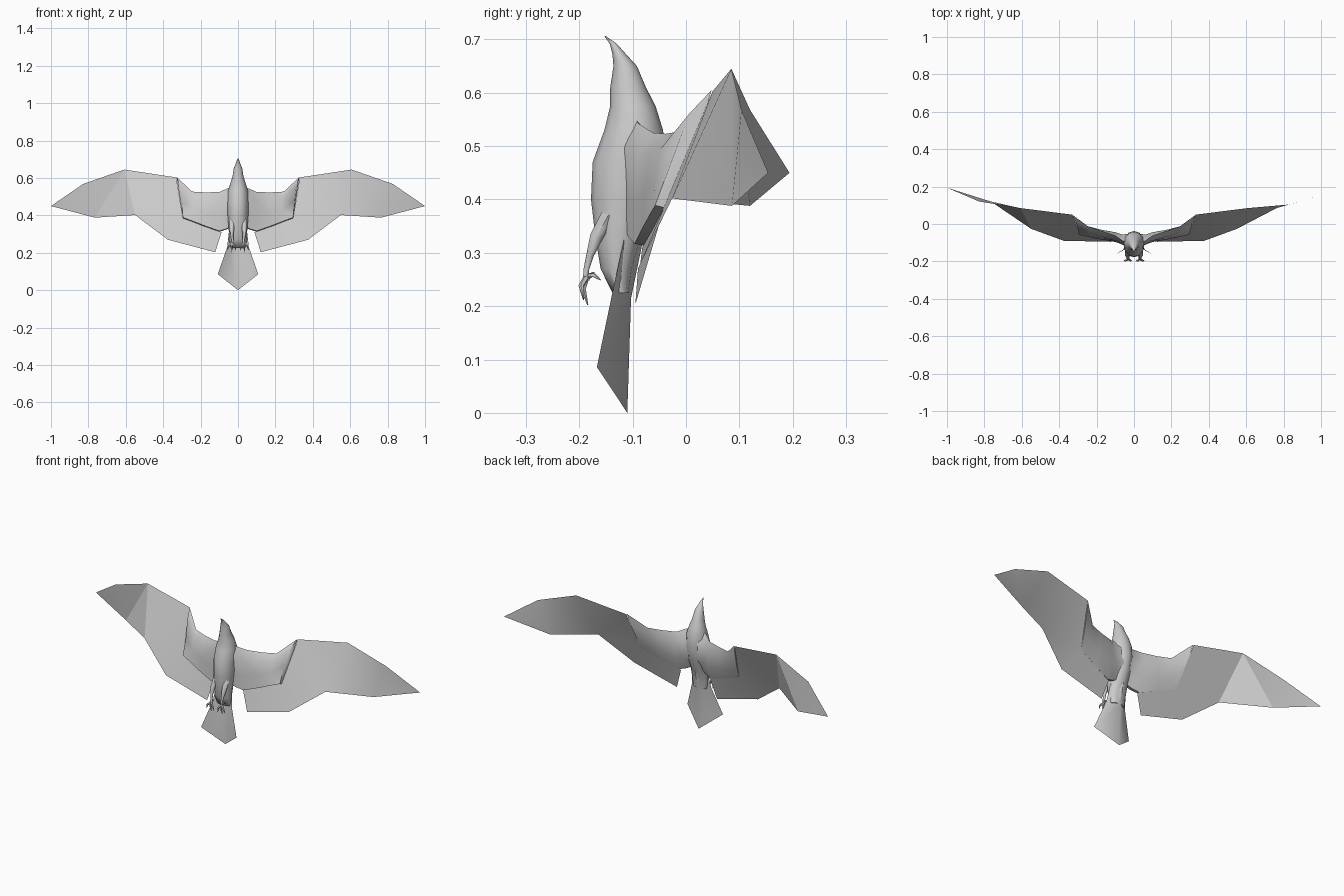
import bpy, bmesh, math
from mathutils import Vector


def make(name, verts, faces, angle=40):
    mesh = bpy.data.meshes.new(name)
    mesh.from_pydata([tuple(v) for v in verts], [], faces)
    bm = bmesh.new()
    bm.from_mesh(mesh)
    bmesh.ops.recalc_face_normals(bm, faces=bm.faces)
    bm.to_mesh(mesh)
    bm.free()
    ob = bpy.data.objects.new(name, mesh)
    bpy.context.collection.objects.link(ob)
    bpy.ops.object.select_all(action='DESELECT')
    ob.select_set(True)
    bpy.context.view_layer.objects.active = ob
    bpy.ops.object.shade_smooth_by_angle(angle=math.radians(angle))
    return ob


def loft(name, rings, angle=40):
    n = len(rings[0])
    verts = [p for r in rings for p in r]
    faces = [(i*n + j, i*n + (j+1) % n, (i+1)*n + (j+1) % n, (i+1)*n + j)
             for i in range(len(rings)-1) for j in range(n)]
    faces += [tuple(range(n)), tuple(range(len(verts)-n, len(verts)))]
    return make(name, verts, faces, angle)


def tube(name, path, radii, n=6):
    pts = [Vector(p) for p in path]
    rings = []
    for i, (p, r) in enumerate(zip(pts, radii)):
        d = (pts[min(i+1, len(pts)-1)] - pts[max(i-1, 0)]).normalized()
        u = d.cross(Vector((0, 1, 0.3))).normalized()
        v = d.cross(u)
        rings.append([p + r*(u*math.cos(a) + v*math.sin(a))
                      for a in (2*math.pi*k/n for k in range(n))])
    return loft(name, rings, 60)


# body with head and beak: z, front y, back y, half width
profile = [(0.706, -0.153, -0.150, 0.001), (0.692, -0.143, -0.130, 0.007),
           (0.673, -0.138, -0.113, 0.014), (0.650, -0.136, -0.092, 0.023),
           (0.610, -0.142, -0.075, 0.029), (0.575, -0.142, -0.057, 0.040),
           (0.530, -0.153, -0.043, 0.054), (0.470, -0.175, -0.037, 0.057),
           (0.400, -0.178, -0.050, 0.055), (0.330, -0.170, -0.080, 0.050),
           (0.270, -0.160, -0.098, 0.047), (0.225, -0.138, -0.106, 0.040)]
rings = []
for z, f, b, w in profile:
    rings.append([(w*math.sin(a), (f+b)/2 - (b-f)/2*math.cos(a), z)
                  for a in (2*math.pi*k/12 for k in range(12))])
loft("body", rings, 70)

# folded fan tail: half width, edge y, edge z, centre y, centre z
rows = [(0.045, -0.112, 0.345, -0.076, 0.345), (0.058, -0.137, 0.230, -0.103, 0.215),
        (0.108, -0.167, 0.086, -0.110, 0.0)]
verts = [p for w, ey, ez, cy, cz in rows
         for p in ((-w, ey, ez), (0, cy, cz), (w, ey, ez))]
make("tail", verts, [(3*i+j, 3*i+j+1, 3*i+j+4, 3*i+j+3)
                     for i in range(2) for j in range(2)], 60)

for s, side in ((1, "right"), (-1, "left")):
    # flat flight feathers, the left tip swept further back
    back = 0.0 if s > 0 else 0.04
    feathers = [(0.33, 0.050, 0.603), (0.608, 0.085, 0.645),
                (0.828, 0.104 + back*0.4, 0.568), (1.0, 0.154 + back, 0.45),
                (0.765, 0.086 + back*0.85, 0.388), (0.55, -0.026, 0.402),
                (0.375, -0.09, 0.27), (0.122, -0.095, 0.203),
                (0.088, -0.082, 0.31), (0.295, -0.040, 0.388)]
    make(side + "_flight_feathers", [(s*x, y, z) for x, y, z in feathers],
         [(0, 1, 5, 9), (1, 4, 5), (1, 2, 4), (2, 3, 4), (9, 5, 6), (9, 6, 7, 8)], 30)

    # thick inner wing: top point, bottom point, front and back bulge
    stations = [((0.02, -0.095, 0.555), (0.02, -0.095, 0.345), 0.030, 0.045),
                ((0.06, -0.090, 0.543), (0.06, -0.088, 0.325), 0.028, 0.032),
                ((0.10, -0.062, 0.525), (0.10, -0.078, 0.313), 0.026, 0.022),
                ((0.175, -0.038, 0.523), (0.19, -0.062, 0.345), 0.026, 0.014),
                ((0.245, -0.014, 0.527), (0.245, -0.050, 0.367), 0.026, 0.010),
                ((0.328, 0.048, 0.605), (0.295, -0.041, 0.385), 0.024, 0.006)]
    rings = []
    for t, b, f, k in stations:
        t, b = Vector(t), Vector(b)
        ring = [t, t.lerp(b, 0.2) + Vector((-f*0.4, -f, 0)),
                t.lerp(b, 0.6) + Vector((-f*0.4, -f*0.9, 0)),
                b + Vector((0, -f*0.7, 0.004)), b,
                t.lerp(b, 0.65) + Vector((0, k, 0)), t.lerp(b, 0.25) + Vector((0, k, 0))]
        rings.append([(s*p.x, p.y, p.z) for p in ring])
    loft(side + "_inner_wing", rings, 55)

    # leg and four clawed toes
    tube(side + "_leg", [(s*0.032, -0.145, 0.37), (s*0.034, -0.168, 0.33),
                         (s*0.033, -0.180, 0.295), (s*0.031, -0.187, 0.268),
                         (s*0.031, -0.187, 0.248)], [0.016, 0.014, 0.008, 0.006, 0.007])
    for i, (dx, y, z) in enumerate([(-0.02, -0.192, 0.212), (0.003, -0.184, 0.202),
                                    (0.026, -0.192, 0.214), (0.004, -0.160, 0.249)]):
        x0, y0, z0 = 0.031, -0.187, 0.254
        bulge = (0, -0.007, 0.004) if i < 3 else (0, 0, 0.008)
        mid = (x0 + dx*0.65, (y0+y)/2 + bulge[1], (z0+z)/2 + bulge[2])
        tube(f"{side}_toe_{i+1}", [(s*x0, y0, z0), (s*mid[0], mid[1], mid[2]),
                                   (s*(x0+dx), y, z)], [0.006, 0.005, 0.001], 5)
